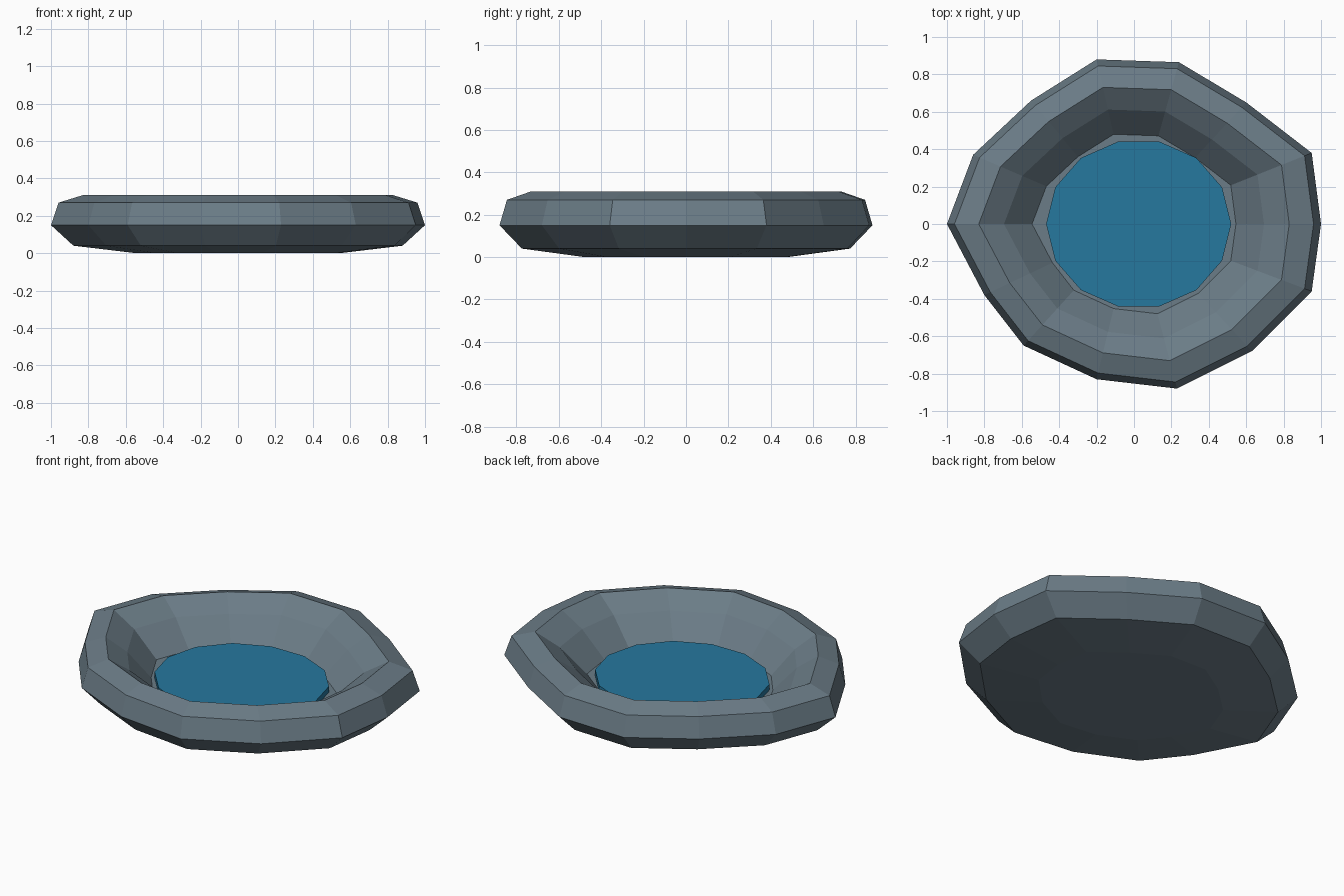
import bpy, bmesh, math

if "Cube" in bpy.data.objects:
    bpy.data.objects.remove(bpy.data.objects["Cube"])


def material(name, rgb):
    m = bpy.data.materials.new(name)
    m.diffuse_color = (*rgb, 1)
    m.use_nodes = True
    m.node_tree.nodes["Principled BSDF"].inputs["Base Color"].default_value = m.diffuse_color
    return m


def loft(name, rings, mat):
    """Closed flat-shaded solid through a list of equal-sized point rings."""
    bm = bmesh.new()
    loops = [[bm.verts.new(p) for p in ring] for ring in rings]
    n = len(loops[0])
    for a, b in zip(loops, loops[1:]):
        for i in range(n):
            j = (i + 1) % n
            bm.faces.new((a[i], a[j], b[j], b[i]))
    bm.faces.new(loops[0][::-1])
    bm.faces.new(loops[-1])
    bmesh.ops.recalc_face_normals(bm, faces=bm.faces)
    me = bpy.data.meshes.new(name)
    bm.to_mesh(me)
    bm.free()
    me.materials.append(mat)
    ob = bpy.data.objects.new(name, me)
    bpy.context.collection.objects.link(ob)
    return ob


stone = material("grey stone", (0.147, 0.202, 0.242))
blue = material("blue water", (0.019, 0.188, 0.342))

# Irregular outline of the stone basin, counter-clockwise
outline = [(1, 0), (0.95, 0.38), (0.60, 0.65), (0.24, 0.865), (-0.20, 0.88),
           (-0.55, 0.66), (-0.86, 0.37), (-1, 0), (-0.80, -0.38),
           (-0.59, -0.65), (-0.20, -0.83), (0.23, -0.88), (0.63, -0.68),
           (0.95, -0.36)]

# Basin section: (scale of outline, height), underside to inner floor
section = [(0.545, 0), (0.88, 0.04), (1, 0.15), (0.96, 0.27), (0.83, 0.31),
           (0.695, 0.23), (0.545, 0.085)]
loft("stone_basin", [[(x * s, y * s, z) for x, y in outline]
                     for s, z in section], stone)

# Water: thin 14-sided disc, a little off centre
n = len(outline)
loft("water", [[(0.025 + 0.495 * math.cos(math.tau * i / n),
                 0.452 * math.sin(math.tau * i / n), z) for i in range(n)]
               for z in (0.08, 0.12)], blue)
